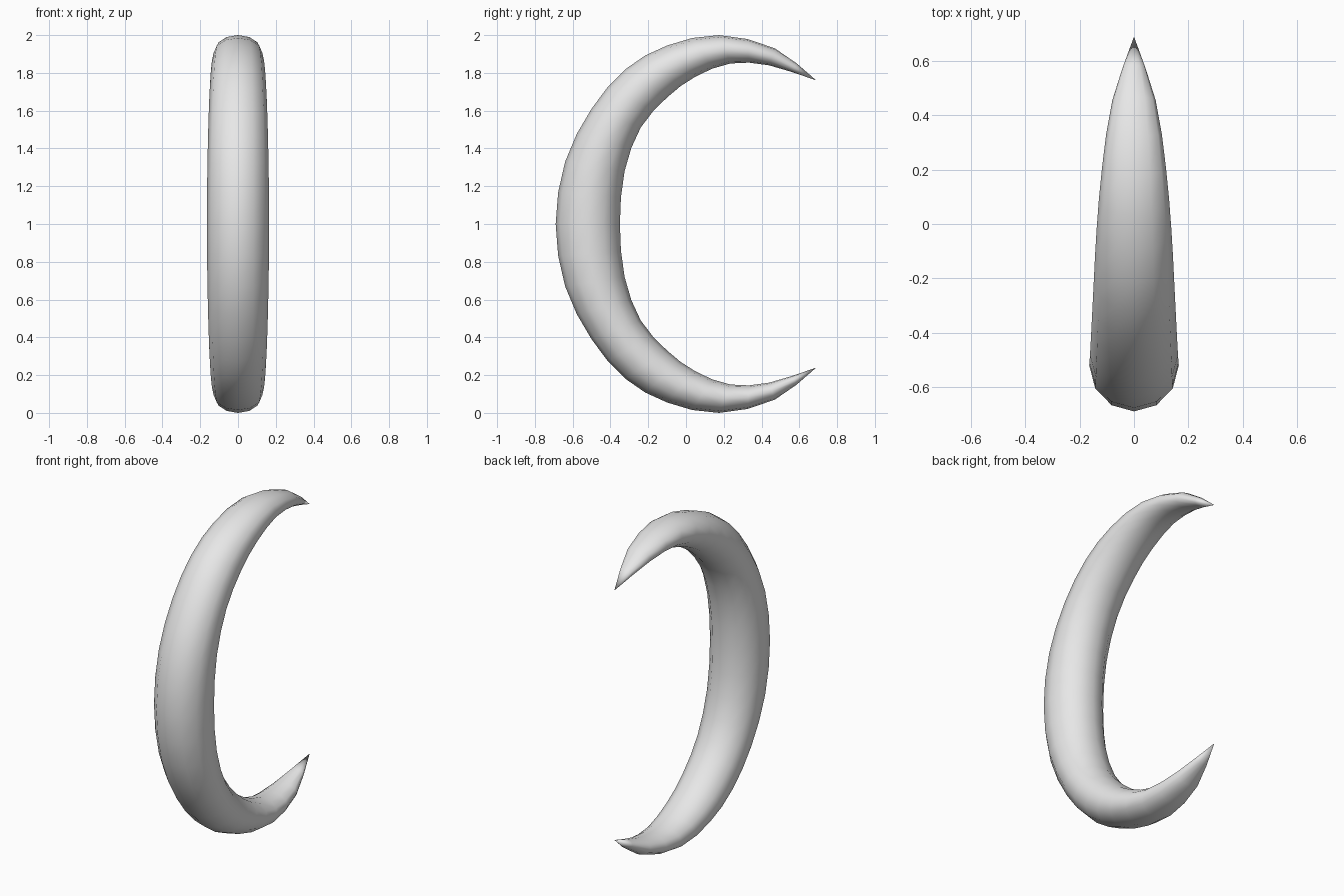
import bpy, bmesh, math
from mathutils import Vector

cube = bpy.data.objects.get("Cube")
if cube:
    bpy.data.objects.remove(cube, do_unlink=True)

SIDES = 12
MIDDLE = Vector((0, 0, 1, 0, 1))

# Upper half stations: half width, outer edge (y, z), inner edge (y, z)
stations = [Vector(s) for s in (
    (0.165, -0.69, 1.00, -0.35, 1.00),
    (0.162, -0.64, 1.33, -0.325, 1.28),
    (0.156, -0.50, 1.61, -0.24, 1.51),
    (0.148, -0.32, 1.82, -0.10, 1.67),
    (0.138, -0.10, 1.945, 0.05, 1.78),
    (0.118, 0.175, 2.00, 0.235, 1.85),
    (0.080, 0.47, 1.93, 0.44, 1.84),
    (0.000, 0.69, 1.76, 0.69, 1.76),
)]


def flip(s):
    """Reflect a station about the middle height."""
    return Vector((s[0], s[1], 2 - s[2], s[3], 2 - s[4]))


def refine(path):
    """Insert a smooth midpoint between neighbouring stations."""
    ends = [path[0] * 2 - path[1]] + path + [path[-1] * 2 - path[-2]]
    result = []
    for a, b, c, d in zip(ends, ends[1:], ends[2:], ends[3:]):
        result += [b, (b + c) * 9 / 16 - (a + d) / 16]
    return result + [path[-1]]


path = refine([flip(s) for s in reversed(stations[1:])] + stations)

# Tapered crescent body: elliptical rings joined into a tube
bm = bmesh.new()


def ring(station):
    width = station[0]
    outer = Vector((0, station[1], station[2]))
    inner = Vector((0, station[3], station[4]))
    centre, radius = (outer + inner) / 2, (outer - inner) / 2
    verts = []
    for i in range(SIDES):
        a = math.tau * i / SIDES
        side = Vector((width * math.sin(a), 0, 0))
        verts.append(bm.verts.new(centre + radius * math.cos(a) + side))
    return verts


rings = [ring(s) for s in path[1:-1]]
for low, high in zip(rings, rings[1:]):
    for i in range(SIDES):
        j = (i + 1) % SIDES
        bm.faces.new((low[i], low[j], high[j], high[i]))

# Pointed tips
for end, station in ((rings[0], path[0]), (rings[-1], path[-1])):
    tip = bm.verts.new((0, station[1], station[2]))
    for i in range(SIDES):
        bm.faces.new((end[i], end[(i + 1) % SIDES], tip))

bmesh.ops.recalc_face_normals(bm, faces=bm.faces)
for face in bm.faces:
    face.smooth = True
mesh = bpy.data.meshes.new("crescent")
bm.to_mesh(mesh)
bm.free()

# Plain light grey
grey = bpy.data.materials.new("light_grey")
grey.use_nodes = True
colour = (0.8, 0.8, 0.8, 1)
grey.diffuse_color = colour
grey.node_tree.nodes["Principled BSDF"].inputs["Base Color"].default_value = colour
mesh.materials.append(grey)

crescent = bpy.data.objects.new("crescent", mesh)
bpy.context.collection.objects.link(crescent)
